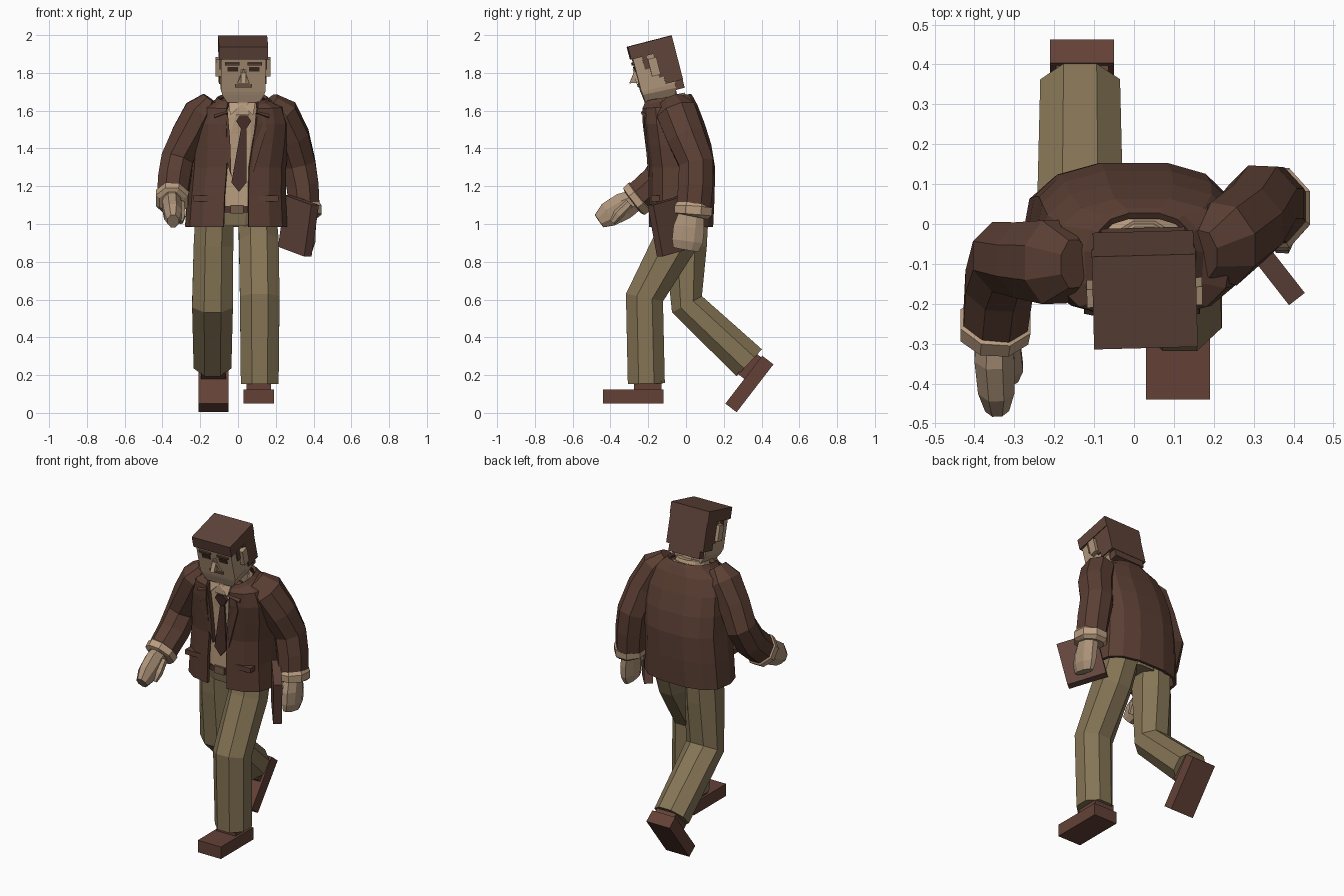
import bpy, bmesh, math
from mathutils import Vector, Matrix

# Flat colours (linear)
COL = {
    "jacket brown": (0.105, 0.050, 0.034), "hair brown": (0.115, 0.058, 0.041),
    "trouser olive": (0.235, 0.178, 0.092), "skin tan": (0.42, 0.295, 0.195),
    "shirt cream": (0.50, 0.345, 0.22), "shoe brown": (0.125, 0.053, 0.038),
    "tie brown": (0.075, 0.034, 0.026), "eye dark": (0.05, 0.024, 0.018),
    "book brown": (0.120, 0.058, 0.044), "mouth tan": (0.17, 0.105, 0.065),
}
MATS = {}
for k, c in COL.items():
    MATS[k] = bpy.data.materials.new(k)
    MATS[k].diffuse_color = (*c, 1)


def make(name, verts, faces, mat, M=Matrix(), fix=True):
    me = bpy.data.meshes.new(name)
    bm = bmesh.new()
    vs = [bm.verts.new(M @ Vector(v)) for v in verts]
    for f in faces:
        bm.faces.new([vs[i] for i in f])
    if fix:
        bmesh.ops.recalc_face_normals(bm, faces=bm.faces[:])
    bm.to_mesh(me)
    bm.free()
    me.materials.append(MATS[mat])
    ob = bpy.data.objects.new(name, me)
    bpy.context.collection.objects.link(ob)
    return ob


def box(name, x0, x1, y0, y1, z0, z1, mat, M=Matrix()):
    v = [(x, y, z) for z in (z0, z1) for x, y in ((x0, y0), (x1, y0), (x1, y1), (x0, y1))]
    f = [(0, 1, 2, 3), (4, 5, 6, 7)] + [(i, (i + 1) % 4, (i + 1) % 4 + 4, i + 4) for i in range(4)]
    return make(name, v, f, mat, M)


def plate(name, pts, off, mat, M=Matrix()):
    """Polygon pushed along an offset vector."""
    n = len(pts)
    v = [Vector(p) for p in pts] + [Vector(p) + Vector(off) for p in pts]
    f = [tuple(range(n)), tuple(range(n, 2 * n))]
    f += [(i, (i + 1) % n, (i + 1) % n + n, i + n) for i in range(n)]
    return make(name, v, f, mat, M)


def tube(name, rings, mat, n=8, M=Matrix()):
    """Loft through rings (x, y, z, width radius, depth radius)."""
    c = [Vector(r[:3]) for r in rings]
    k = 1 / math.cos(math.pi / n)
    v, f = [], []
    for i, r in enumerate(rings):
        t = (c[min(i + 1, len(c) - 1)] - c[max(i - 1, 0)]).normalized()
        d = t.cross(Vector((1, 0, 0))).normalized()
        u = d.cross(t)
        for j in range(n):
            a = 2 * math.pi * (j + 0.5) / n
            v.append(c[i] + u * (r[3] * k * math.cos(a)) + d * (r[4] * k * math.sin(a)))
    for i in range(len(rings) - 1):
        for j in range(n):
            b = (j + 1) % n
            f.append((i * n + j, i * n + b, i * n + n + b, i * n + n + j))
    f += [tuple(range(n)), tuple(range(len(v) - n, len(v)))]
    return make(name, v, f, mat, M)


# Trouser legs: planted front leg, trailing bent leg, pelvis
tube("front_trouser_leg", [(0.1, 0.0, 1.07, .10, .12), (0.11, -0.06, 0.9, .105, .115),
     (0.115, -0.22, 0.61, .105, .10), (0.115, -0.21, 0.155, .10, .098)], "trouser olive")
tube("back_trouser_leg", [(-0.125, 0.0, 1.07, .10, .12), (-0.13, 0.0, 0.88, .105, .11),
     (-0.135, 0.005, 0.575, .108, .09), (-0.135, 0.335, 0.265, .10, .098)], "trouser olive")
tube("pelvis", [(-0.01, -0.02, 0.99, .17, .12), (-0.01, -0.02, 1.10, .20, .14)], "trouser olive", 12)
tube("belt", [(-0.01, -0.025, 1.06, .205, .145), (-0.01, -0.025, 1.095, .205, .145)], "tie brown", 12)
box("buckle", -0.04, 0.03, -0.182, -0.16, 1.055, 1.10, "mouth tan")


# Shoes
def shoe(name, x, y, z, deg):
    M = Matrix.Translation((x, y, z)) @ Matrix.Rotation(math.radians(deg), 4, 'X')
    box(name, -0.08, 0.08, -0.32, 0, 0, 0.075, "shoe brown", M)
    box(name + "_ankle", -0.066, 0.066, -0.155, -0.01, 0.07, 0.12, "shoe brown", M)


shoe("front_shoe", 0.11, -0.12, 0.05, 0)
shoe("back_shoe", -0.13, 0.463, 0.257, 52.4)

# Shirt, collar and neck
tube("shirt", [(-0.005, -0.03, 1.08, .195, .138), (0.0, -0.025, 1.3, .20, .148),
     (0.015, -0.055, 1.5, .20, .135), (0.025, -0.085, 1.6, .15, .12),
     (0.025, -0.10, 1.64, .10, .115)], "shirt cream", 12)
tube("shirt_collar", [(0.025, -0.095, 1.6, .105, .12), (0.025, -0.11, 1.675, .088, .105)], "shirt cream", 12)
tube("neck", [(0.025, -0.10, 1.58, .072, .085), (0.025, -0.145, 1.73, .07, .08)], "skin tan")


# Jacket body: open lofted shell (z, cx, cy, rx, ry, half gap, backward rise)
E = 0.75
rows = [(0.985, -0.01, -0.025, .262, .163, .065, 0), (1.15, -0.008, -0.022, .252, .168, .062, 0),
        (1.3, 0.0, -0.022, .246, .170, .058, 0), (1.42, 0.01, -0.04, .25, .168, .066, 0),
        (1.53, 0.018, -0.065, .246, .158, .078, 0), (1.615, 0.022, -0.085, .215, .142, .08, .05),
        (1.645, 0.025, -0.095, .145, .13, .078, .15), (1.665, 0.025, -0.10, .125, .122, .075, .15)]
N = 14
verts, faces = [], []
for z, cx, cy, rx, ry, gap, slope in rows:
    a0 = math.asin((gap / rx) ** (1 / E))
    for j in range(N):
        a = a0 + (2 * math.pi - 2 * a0) * j / (N - 1)
        s, c = math.sin(a), math.cos(a)
        dy = -math.copysign(abs(c) ** E, c) * ry
        verts.append((cx + math.copysign(abs(s) ** E, s) * rx, cy + dy, z + slope * dy))
for i in range(len(rows) - 1):
    faces += [(i * N + j, i * N + j + 1, i * N + N + j + 1, i * N + N + j) for j in range(N - 1)]
jacket = make("jacket_body", verts, faces, "jacket brown", fix=False)
mod = jacket.modifiers.new("cloth", 'SOLIDIFY')
mod.thickness, mod.offset = 0.018, 0

# Lapels, collar flaps and pocket flaps on both sides
for s, side in ((-1, "left"), (1, "right")):
    X = lambda x: 0.02 + s * x
    plate(side + "_lapel", [(X(.075), -.225, 1.60), (X(.125), -.222, 1.56), (X(.13), -.218, 1.50),
          (X(.055), -.20, 1.25), (X(.062), -.215, 1.45)], (0, .03, 0), "jacket brown")
    plate(side + "_collar_flap", [(X(.085), -.16, 1.67), (X(.14), -.16, 1.645), (X(.145), -.225, 1.565),
          (X(.075), -.24, 1.59)], (0, .025, -.01), "jacket brown")
    plate(side + "_shirt_collar_point", [(X(.0), -.215, 1.635), (X(.075), -.195, 1.66),
          (X(.06), -.222, 1.575)], (0, .02, 0), "shirt cream")
    box(side + "_pocket_flap", -0.01 + s * .16 - .065, -0.01 + s * .16 + .065,
        -.186, -.14, 1.12, 1.15, "jacket brown")

# Tie
plate("tie_blade", [(.02, -.20, 1.53), (.045, -.20, 1.53), (.045, -.182, 1.22), (.005, -.18, 1.17),
      (-.035, -.182, 1.22)], (0, .015, 0), "tie brown")
plate("tie_knot", [(.01, -.222, 1.575), (.05, -.222, 1.575), (.07, -.214, 1.545), (.042, -.205, 1.50),
      (.018, -.205, 1.50), (-.01, -.214, 1.545)], (0, .022, 0), "tie brown")

# Sleeves, cuffs and hands
tube("right_sleeve", [(.175, -.075, 1.655, .04, .06), (.225, -.05, 1.59, .088, .105),
     (.285, .0, 1.46, .092, .10), (.322, .055, 1.32, .088, .092), (.342, .05, 1.2, .085, .092),
     (.352, .04, 1.08, .08, .09)], "jacket brown")
tube("left_sleeve", [(-.15, -.10, 1.665, .04, .06), (-.20, -.095, 1.595, .085, .105),
     (-.265, -.09, 1.47, .088, .095), (-.322, -.085, 1.34, .085, .09), (-.338, -.15, 1.23, .085, .088),
     (-.348, -.25, 1.14, .08, .085)], "jacket brown")
tube("right_cuff", [(.350, .041, 1.095, .078, .088), (.352, .04, 1.09, .09, .10),
     (.353, .038, 1.05, .088, .098), (.353, .036, 1.04, .07, .08)], "shirt cream")
tube("left_cuff", [(-.346, -.238, 1.15, .078, .084), (-.347, -.244, 1.145, .088, .094),
     (-.35, -.275, 1.12, .085, .09), (-.35, -.283, 1.114, .065, .07)], "shirt cream")
tube("right_hand", [(.36, .03, 1.06, .045, .065), (.37, .015, .98, .042, .082), (.372, .008, .91, .038, .082),
     (.368, .0, .865, .026, .068)], "skin tan")
tube("left_hand", [(-.35, -.26, 1.13, .045, .055), (-.35, -.33, 1.095, .05, .072),
     (-.345, -.41, 1.05, .046, .066), (-.343, -.46, 1.015, .03, .04)], "skin tan")
tube("left_thumb", [(-.305, -.30, 1.11, .02, .022), (-.30, -.36, 1.05, .022, .024),
     (-.305, -.39, 1.01, .014, .015)], "skin tan", 6)
tube("right_thumb", [(.335, -.02, 1.03, .02, .022), (.305, -.06, .97, .02, .022)], "skin tan", 6)

# Book held at the hip
BM = (Matrix.Translation((.32, -.075, .99)) @ Matrix.Rotation(math.radians(-52), 4, 'Z')
      @ Matrix.Rotation(math.radians(13), 4, 'Y'))
box("book", -.115, .115, -.025, .025, -.14, .14, "book brown", BM)

# Head, tilted forward; local origin at the middle of the crown
H = (Matrix.Translation((.027, -.195, 1.968)) @ Matrix.Rotation(math.radians(1.5), 4, 'Z')
     @ Matrix.Rotation(math.radians(14.5), 4, 'X'))
box("face", -.118, .118, -.11, .08, -.25, -.03, "skin tan", H)
tube("jaw", [(0, -.017, -.24, .116, .092), (0, -.017, -.27, .112, .09), (0, -.02, -.315, .085, .082)],
     "skin tan", 4, H)
box("hair_top", -.13, .13, -.12, .12, -.07, 0, "hair brown", H)
box("hair_back", -.126, .126, .025, .12, -.24, -.06, "hair brown", H)
box("hair_nape", -.105, .105, .05, .118, -.285, -.23, "hair brown", H)
plate("nose", [(0, -.105, -.12), (0, -.158, -.19), (0, -.105, -.20)], (.026, 0, 0), "skin tan",
      H @ Matrix.Translation((-.013, 0, 0)))
plate("nose_base", [(-.032, -.108, -.20), (.032, -.108, -.20), (0, -.108, -.12)], (0, -.014, 0), "skin tan", H)
box("mouth", -.045, .045, -.118, -.10, -.222, -.205, "mouth tan", H)
for s, side in ((-1, "left"), (1, "right")):
    X = sorted
    a, b = X((s * .022, s * .098))
    box(side + "_brow", a, b, -.119, -.10, -.102, -.088, "hair brown", H)
    a, b = X((s * .03, s * .085))
    box(side + "_eye", a, b, -.115, -.10, -.137, -.112, "eye dark", H)
    a, b = X((s * .11, s * .145))
    box(side + "_ear", a, b, -.035, .012, -.185, -.09, "skin tan", H)
    a, b = X((s * .11, s * .125))
    box(side + "_sideburn", a, b, -.062, -.035, -.14, -.06, "hair brown", H)
    box(side + "_hair_behind_ear", a, b, .0, .03, -.20, -.06, "hair brown", H)
